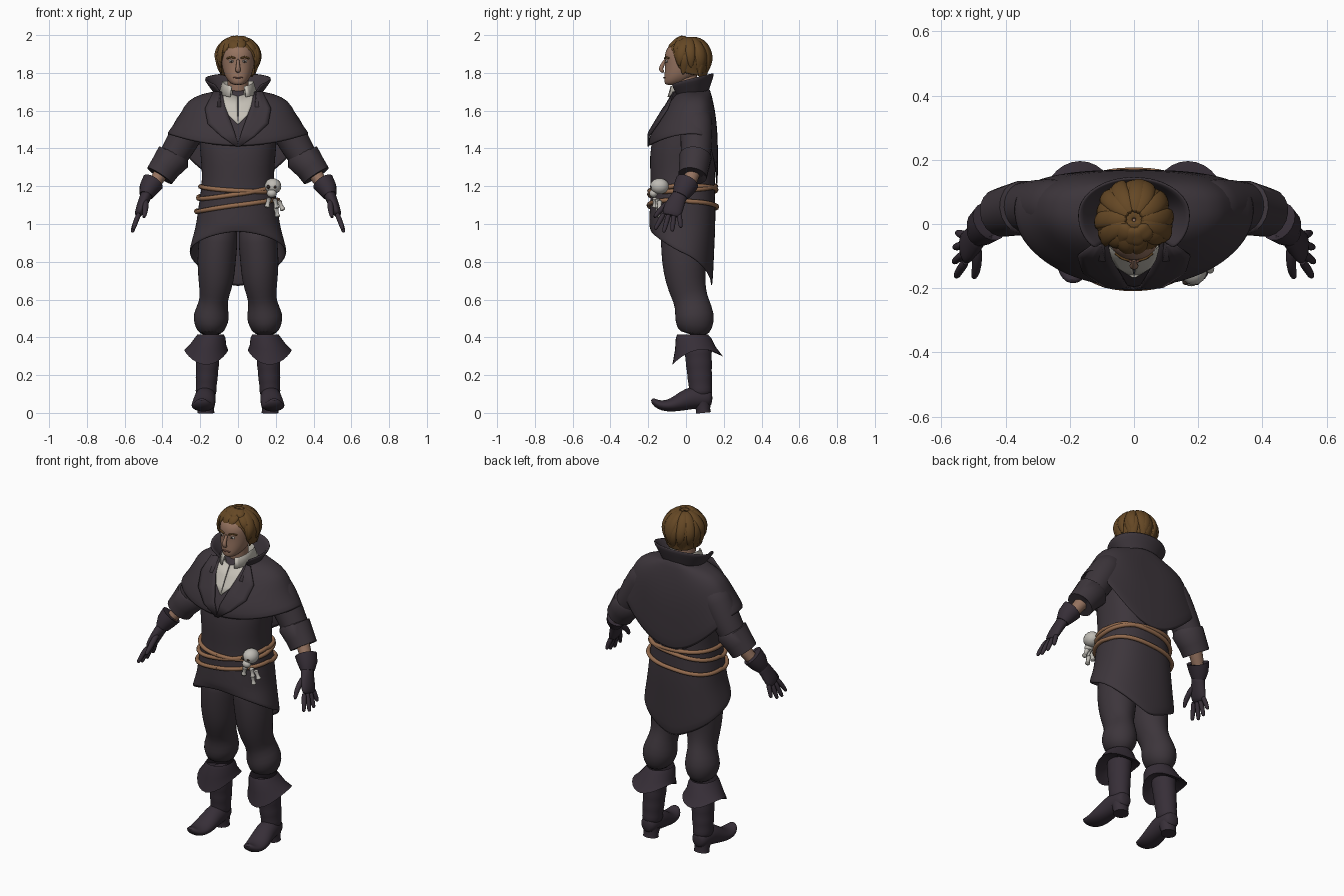
import bpy, bmesh, random
from math import sin, cos, pi, radians, copysign
from mathutils import Vector
from mathutils.bvhtree import BVHTree

random.seed(4)
cube = bpy.data.objects.get("Cube")
if cube:
    bpy.data.objects.remove(cube)


def material(name, r, g, b):
    m = bpy.data.materials.new(name)
    m.use_nodes = True
    m.diffuse_color = (r, g, b, 1)
    m.node_tree.nodes["Principled BSDF"].inputs["Base Color"].default_value = (r, g, b, 1)
    return m


CLOTH = material("dark plum cloth", .046, .036, .044)
LEATHER = material("dark leather", .038, .028, .039)
HAIR = material("brown hair", .13, .064, .018)
SKIN = material("skin", .30, .17, .115)
LIPS = material("lips", .22, .10, .075)
SHIRT = material("cream linen", .56, .53, .47)
ROPE = material("tan rope", .29, .145, .075)
BONE = material("bone", .52, .50, .46)
WHITE = material("eye white", .45, .42, .38)
DARK = material("dark brown", .03, .02, .015)

made = []
trees = {}


def finish(name, bm, mat, mirror=False, smooth=0, solid=0):
    bmesh.ops.recalc_face_normals(bm, faces=bm.faces)
    trees[name] = BVHTree.FromBMesh(bm)
    me = bpy.data.meshes.new(name)
    bm.to_mesh(me)
    bm.free()
    me.materials.append(mat)
    ob = bpy.data.objects.new(name, me)
    bpy.context.collection.objects.link(ob)
    if mirror:
        ob.modifiers.new("mirror", "MIRROR").use_mirror_merge = False
    if solid:
        mod = ob.modifiers.new("thickness", "SOLIDIFY")
        mod.thickness, mod.offset = solid, 0
    if smooth:
        mod = ob.modifiers.new("smooth", "SUBSURF")
        mod.levels = mod.render_levels = smooth
    made.append(ob)
    return ob


def loft(name, rows, mat, closed=True, caps=False, **kw):
    """Skin a list of equal-length point rows."""
    bm = bmesh.new()
    vs = [[bm.verts.new(p) for p in row] for row in rows]
    n = len(rows[0])
    for r0, r1 in zip(vs, vs[1:]):
        for i in range(n if closed else n - 1):
            j = (i + 1) % n
            bm.faces.new((r0[i], r0[j], r1[j], r1[i]))
    if caps:
        bm.faces.new(vs[0])
        bm.faces.new(vs[-1])
    return finish(name, bm, mat, **kw)


def tube(name, rings, mat, ref=(0, 1, 0), n=14, caps=True, **kw):
    """Rings are (x, y, z, a, b): b is the radius along ref, a the one across it."""
    pts = [Vector(r[:3]) for r in rings]
    rows = []
    for k, r in enumerate(rings):
        t = (pts[min(k + 1, len(pts) - 1)] - pts[max(k - 1, 0)]).normalized()
        v = Vector(ref)
        v = (v - t * v.dot(t)).normalized()
        u = v.cross(t)
        rows.append([pts[k] + u * r[3] * cos(2 * pi * i / n) + v * r[4] * sin(2 * pi * i / n)
                     for i in range(n)])
    return loft(name, rows, mat, caps=caps, **kw)


def ball(name, loc, size, mat, **kw):
    bm = bmesh.new()
    bmesh.ops.create_uvsphere(bm, u_segments=16, v_segments=10, radius=1)
    bmesh.ops.scale(bm, vec=size, verts=bm.verts)
    bmesh.ops.translate(bm, vec=loc, verts=bm.verts)
    return finish(name, bm, mat, **kw)


def oval(a, rx, yf, yb, cy=None, ef=.9, eb=.8):
    """Point on a body outline; angle 0 is the front, pi the back."""
    cy = (yf + yb) / 2 if cy is None else cy
    s, c = sin(a), cos(a)
    e = ef if c > 0 else eb
    return copysign(abs(s) ** e, s) * rx, cy + ((yf if c > 0 else yb) - cy) * abs(c) ** e


def table(rows, z):
    for p, q in zip(rows, rows[1:]):
        if z <= q[0]:
            break
    t = min(max((z - p[0]) / (q[0] - p[0]), 0), 1)
    return [u + (w - u) * t for u, w in zip(p, q)][1:]


def around(n):
    return [2 * pi * i / n for i in range(n)]


def surface(x, z, *names):
    hits = [trees[k].ray_cast(Vector((x, -1, z)), Vector((0, 1, 0)))[0] for k in names]
    return min([h.y for h in hits if h] or [-.05])


# Long coat with a hem falling to a pointed tail
COAT = [(.9, .255, -.18, .135), (1.0, .215, -.19, .15), (1.1, .203, -.185, .15), (1.2, .185, -.18, .145),
        (1.3, .185, -.185, .15), (1.42, .2, -.185, .15), (1.55, .2, -.14, .15),
        (1.66, .15, -.085, .13), (1.7, .09, -.045, .1)]


def hem(a):
    return .96 - .3 * (min(a, 2 * pi - a) / pi) ** 1.4


rows = []
for t in (0, .35, .7):
    shape = table(COAT, .9 + .1 * t)
    rows.append([(*oval(a, *shape), hem(a) * (1 - t) + 1.0 * t) for a in around(40)])
rows += [[(*oval(a, *r[1:]), r[0]) for a in around(40)] for r in COAT[1:]]
loft("coat", rows, CLOTH, smooth=1, solid=.012)

# Shoulder cape: front, side and back profiles blended around the body
FRONT = [(-.045, 1.71), (-.08, 1.66), (-.115, 1.60), (-.15, 1.54), (-.185, 1.48), (-.195, 1.41)]
SIDE = [(.1, 1.7), (.19, 1.685), (.265, 1.65), (.295, 1.59), (.33, 1.53), (.375, 1.475)]
BACK = [(.12, 1.72), (.14, 1.64), (.155, 1.55), (.163, 1.45), (.163, 1.33), (.163, 1.19)]
rows = []
for f, s, b in zip(FRONT, SIDE, BACK):
    row = []
    for a in around(48):
        w = sin(a) ** 2 if cos(a) > 0 else abs(sin(a)) ** 1.2
        z = s[1] * w + (f if cos(a) > 0 else b)[1] * (1 - w)
        row.append((*oval(a, s[0], f[0], b[0], .04, 1.0, .7), z))
    rows.append(row)
loft("shoulder_cape", rows, CLOTH, smooth=1, solid=.012)

# Standing collar, open at the front
rows = []
for t in (0, .35, .7, 1):
    row = []
    for i in range(25):
        a = radians(42 + 276 * i / 24)
        back = (1 - cos(a)) / 2
        x, y = oval(a, .1 + .075 * t, -.06 - .05 * t, .1 + .045 * t, .03, .9, 1)
        row.append((x, y, 1.665 + (.05 + .085 * back ** .6) * t))
    rows.append(row)
loft("coat_collar", rows, CLOTH, closed=False, smooth=1, solid=.014)


# Fitted plates on the chest: shirt front and lapels
def plate(name, inner, outer, mat, lift, **kw):
    rows = []
    for (x0, z0), (x1, z1) in zip(inner, outer):
        row = []
        for i in range(6):
            x, z = x0 + (x1 - x0) * i / 5, z0 + (z1 - z0) * i / 5
            row.append((x, surface(x, z, "coat", "shoulder_cape") - lift, z))
        rows.append(row)
    loft(name, rows, mat, closed=False, mirror=True, solid=.008, **kw)


plate("shirt_front", [(.003, 1.675), (.003, 1.62), (.003, 1.57), (0, 1.53)],
      [(.09, 1.70), (.075, 1.63), (.05, 1.575), (.004, 1.53)], SHIRT, .008)
plate("lapels", [(.085, 1.7), (.068, 1.62), (.045, 1.56), (.02, 1.49), (-.004, 1.41)],
      [(.13, 1.70), (.175, 1.61), (.16, 1.53), (.09, 1.465), (.01, 1.41)], CLOTH, .016)

# Shirt collar around the neck
rows = []
for r, z in ((.066, 1.66), (.072, 1.715), (.082, 1.755), (.098, 1.70)):
    row = []
    for i in range(21):
        a = radians(22 + 316 * i / 20)
        x, y = oval(a, r, -r - .005, r, .015)
        row.append((x, y, z - .03 * max(cos(a), 0)))
    rows.append(row)
loft("shirt_collar", rows, SHIRT, closed=False, solid=.006)

# Head and neck
tube("neck", [(0, .01, 1.62, .055, .055), (0, .005, 1.7, .055, .058), (0, .0, 1.8, .055, .06)], SKIN)
HEAD = [(1.735, .025, -.108, -.05), (1.748, .045, -.115, -.01), (1.775, .066, -.115, .04), (1.81, .08, -.113, .08),
        (1.85, .087, -.11, .095), (1.89, .089, -.115, .1), (1.93, .085, -.105, .1), (1.97, .05, -.06, .07)]
loft("head", [[(*oval(a, *r[1:], ef=.95), r[0]) for a in around(28)] for r in HEAD], SKIN, caps=True, smooth=1)
tube("nose", [(0, -.108, 1.875, .008, .006), (0, -.12, 1.85, .009, .01), (0, -.133, 1.825, .013, .014),
              (0, -.132, 1.812, .016, .012), (0, -.115, 1.804, .01, .008)], SKIN, smooth=1, n=10)
tube("lips", [(x, surface(x, 1.775, "head") - .001, 1.775, .006, .0055 - abs(x) * .14)
              for x in (-.028, -.014, 0, .014, .028)], LIPS, ref=(0, 0, 1), smooth=1, n=8)
eye_y = surface(.034, 1.861, "head")
ball("eyes", (.034, eye_y + .001, 1.861), (.015, .007, .0075), WHITE, mirror=True)
ball("irises", (.034, eye_y - .005, 1.861), (.005, .003, .006), DARK, mirror=True)
tube("eyebrows", [(x, surface(x, z, "head") - .001, z, .005, .005)
                  for x, z in ((.015, 1.877), (.035, 1.884), (.058, 1.877))], HAIR, ref=(0, 0, 1), n=8, mirror=True)


# Wavy hair: a cap with overlapping locks
def hair_end(a):
    d = abs((a + pi) % (2 * pi) - pi) * 180 / pi
    t = min(max((d - 42) / 30, 0), 1)
    return (24 - 70 * t) - 16 * max(0, min((d - 80) / 60, 1))


def hair_point(a, el, k):
    e = radians(el)
    flat = cos(e) if el > 0 else max(cos(e), .82)
    return (.112 * k * flat * sin(a), .012 - .117 * k * flat * cos(a), 1.875 + .11 * k * sin(e))


rows = [[hair_point(a, 88 + (hair_end(a) - 88) * t / 8, .98) for a in around(36)] for t in range(9)]
loft("hair_cap", rows, HAIR, smooth=1, solid=.012)
for layer, (count, k, short) in enumerate(((16, 1.0, 0), (13, 1.04, 26))):
    for i in range(count):
        a = 2 * pi * (i + .5 * layer) / count + random.uniform(-.1, .1)
        swirl = random.uniform(-.3, .3)
        end = hair_end(a) + short + random.uniform(-5, 5)
        rings = []
        for j in range(7):
            t = j / 6
            p = hair_point(a + swirl * t * t, 80 + (end - 80) * t, k + .025 * sin(t * 9 + i) * t)
            w = (.012, .03, .03, .03, .028, .02, .006)[j]
            rings.append((*p, w * .48, w))
        tube("hair_lock", rings, HAIR, ref=(cos(a), sin(a), 0), n=8, smooth=1)

# Arms: sleeves, turned cuffs, wrists
tube("sleeves", [(.2, .05, 1.6, .08, .09), (.25, .055, 1.52, .09, .09), (.31, .055, 1.41, .085, .085),
                 (.36, .05, 1.33, .075, .08), (.4, .04, 1.27, .055, .06)], CLOTH, mirror=True, smooth=1)
tube("sleeve_cuffs", [(.335, .052, 1.37, .078, .075), (.342, .05, 1.355, .094, .086), (.385, .042, 1.30, .082, .08),
                      (.415, .035, 1.255, .078, .076), (.41, .035, 1.262, .055, .055)], CLOTH, mirror=True, n=18)
tube("wrists", [(.4, .04, 1.28, .04, .04), (.435, .02, 1.225, .034, .036), (.47, -.005, 1.18, .032, .034)],
     SKIN, mirror=True)

# Gloves
tube("glove_cuffs", [(.452, .005, 1.215, .04, .045), (.45, .007, 1.222, .06, .064), (.473, -.012, 1.185, .052, .058),
                     (.487, -.03, 1.15, .036, .043)], LEATHER, mirror=True, n=18)
tube("glove_palms", [(.478, -.02, 1.17, .034, .042), (.492, -.04, 1.14, .03, .043), (.508, -.06, 1.10, .028, .053),
                     (.524, -.075, 1.06, .024, .054), (.532, -.08, 1.04, .014, .045)], LEATHER, mirror=True, smooth=1)
for i, length in enumerate((.9, 1.05, 1, .8)):
    y0, spread = -.115 + .026 * i, -.05 + .02 * i
    tube("glove_finger", [(.522 + .045 * t * length - .008 * t * t, y0 + spread * t, 1.06 - .1 * t * length, r, r)
                          for t, r in ((0, .014), (.35, .015), (.7, .0135), (.95, .011), (1, .005))],
         LEATHER, mirror=True, n=8, smooth=1)
tube("glove_thumbs", [(.49, -.06, 1.13, .018, .018), (.488, -.11, 1.1, .018, .018), (.492, -.15, 1.06, .015, .015),
                      (.5, -.17, 1.03, .009, .009)], LEATHER, mirror=True, n=8, smooth=1)

# Trousers gathered above the boots
tube("trousers", [(.1, -.01, 1.02, .1, .13), (.105, -.01, .9, .105, .125), (.115, -.01, .8, .104, .12),
                  (.115, -.003, .7, .096, .108), (.125, .015, .63, .08, .095), (.13, .03, .585, .074, .092),
                  (.142, .048, .51, .1, .108), (.145, .045, .465, .088, .1), (.145, .035, .41, .062, .078)],
     CLOTH, mirror=True, smooth=1, n=18)

# Boot cuffs with a wavy, flared edge
rows = []
for x, y, z, rx, ry, wave in ((.145, .035, .415, .07, .082, 0), (.148, .04, .395, .082, .094, 0),
                              (.16, .05, .35, .098, .108, .3), (.168, .062, .305, .116, .134, 1),
                              (.163, .06, .32, .085, .095, .6), (.158, .06, .34, .06, .07, 0)):
    rows.append([(x + rx * sin(a), y - ry * cos(a), z - wave * (.028 * cos(2 * a) + .022 * cos(a)))
                 for a in around(28)])
loft("boot_cuffs", rows, LEATHER, mirror=True)

# Boots: wrinkled shaft, curled foot, heel
shaft = []
for i in range(9):
    t = i / 8
    r = .066 - .014 * t + (.004 if i % 2 else -.001)
    shaft.append((.157 + .014 * t, .062 + .018 * t, .36 - .28 * t, r, r * 1.12))
tube("boot_shafts", shaft, LEATHER, mirror=True, smooth=1, n=16)
tube("boot_feet", [(.17, .14, .075, .025, .03), (.17, .125, .075, .048, .05), (.172, .07, .085, .056, .062),
                   (.175, .01, .075, .058, .06), (.182, -.05, .048, .064, .042), (.187, -.1, .036, .062, .032),
                   (.19, -.145, .042, .05, .025), (.192, -.17, .06, .034, .018), (.193, -.18, .075, .014, .008)],
     LEATHER, ref=(0, 0, 1), mirror=True, smooth=1, n=16)
tube("boot_heels", [(.17, .085, .06, .05, .048), (.17, .09, .02, .043, .038), (.17, .092, 0, .045, .04)],
     LEATHER, mirror=True, n=16)

# Rope belt: three slanted loops
for z0, slope, sag in ((1.188, -.06, .012), (1.17, .17, .012), (1.095, .16, -.005)):
    rings = []
    for i in range(49):
        a = 2 * pi * i / 48
        x = sin(a) * .2
        z = z0 + slope * x * (1 if cos(a) > 0 else .8) - sag * cos(a)
        rx, yf, yb = table(COAT, z)
        rings.append((*oval(a, rx + .014, yf - .012, yb + .014), z, .012, .012))
    tube("rope_loop", rings, ROPE, ref=(0, 0, 1), n=8)

# Skull charm and hanging bones
ball("skull", (.185, -.14, 1.2), (.044, .05, .042), BONE)
ball("skull_jaw", (.178, -.172, 1.162), (.026, .022, .022), BONE)
for dx in (-.017, .017):
    ball("eye_socket", (.178 + dx, -.182, 1.196), (.01, .008, .01), DARK)
for x, z, dx in ((.165, 1.14, -.012), (.195, 1.135, .01), (.215, 1.125, .025), (.2, 1.09, .01)):
    y = -.165 + (x - .165) * .5
    tube("small_bone", [(x + dx * t, y, z - .055 * t, r, r) for t, r in
                        ((0, .008), (.1, .018), (.35, .011), (.7, .011), (.9, .019), (1, .008))],
         BONE, n=8, smooth=1)

# Smooth shading with sharp creases kept
bpy.ops.object.select_all(action="DESELECT")
for ob in made:
    ob.select_set(True)
bpy.context.view_layer.objects.active = made[0]
bpy.ops.object.shade_smooth_by_angle(angle=radians(50))
